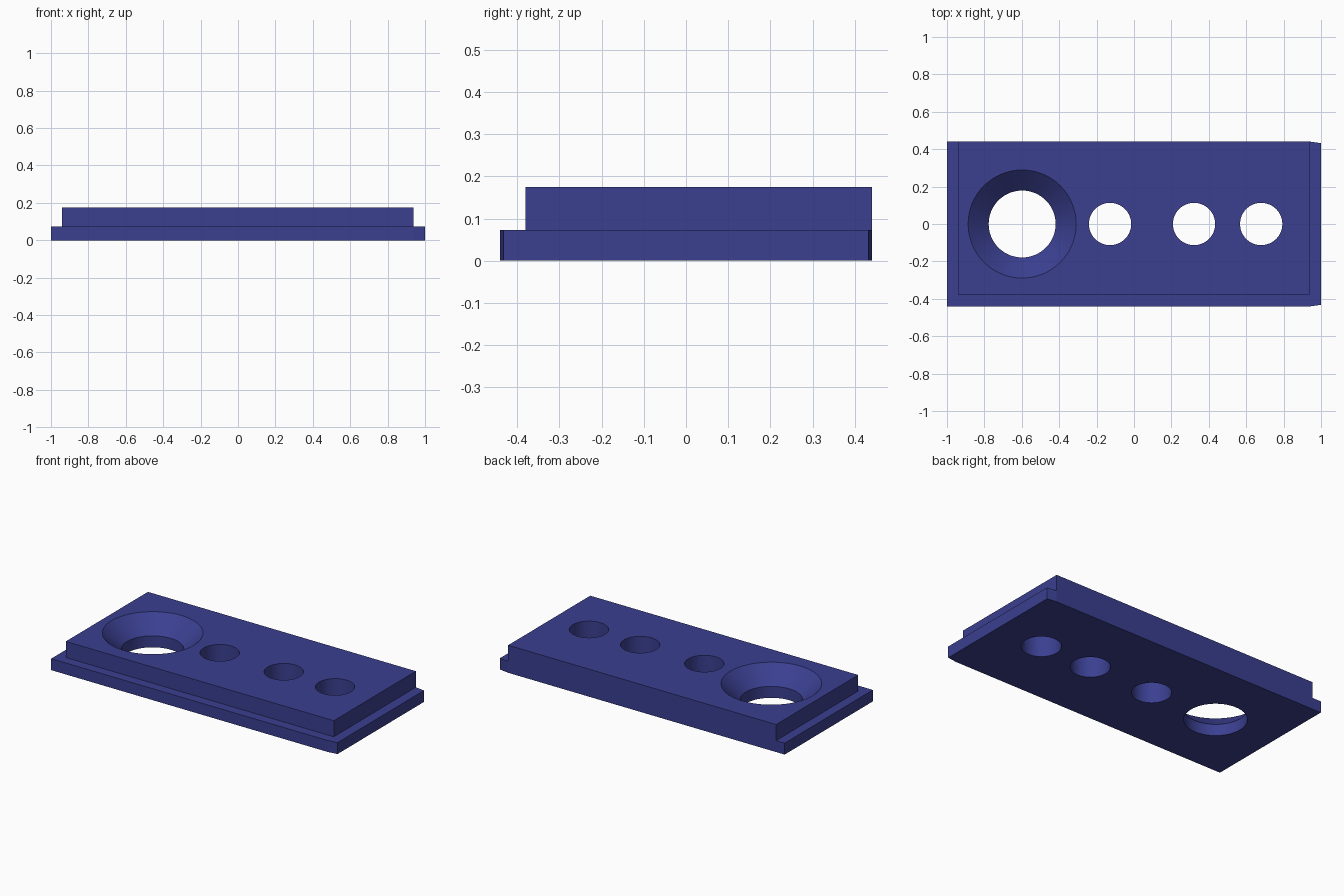
import bpy, bmesh, math

if "Cube" in bpy.data.objects:
    bpy.data.objects.remove(bpy.data.objects["Cube"])

HALF_Y, STEP_Z, TOP_Z = 0.441, 0.0725, 0.1745

blue = bpy.data.materials.new("deep_blue")
blue.diffuse_color = (0.043, 0.05, 0.28, 1)
blue.use_nodes = True
blue.node_tree.nodes["Principled BSDF"].inputs["Base Color"].default_value = blue.diffuse_color


def stacked_solid(name, rings):
    """Closed solid through matching rings of points, listed bottom to top."""
    bm = bmesh.new()
    loops = [[bm.verts.new(p) for p in ring] for ring in rings]
    n = len(loops[0])
    bm.faces.new(loops[0][::-1])
    bm.faces.new(loops[-1])
    for low, high in zip(loops, loops[1:]):
        for i in range(n):
            j = (i + 1) % n
            bm.faces.new((low[i], low[j], high[j], high[i]))
    bmesh.ops.recalc_face_normals(bm, faces=bm.faces)
    mesh = bpy.data.meshes.new(name)
    bm.to_mesh(mesh)
    bm.free()
    mesh.materials.append(blue)
    obj = bpy.data.objects.new(name, mesh)
    bpy.context.collection.objects.link(obj)
    return obj


def prism(name, outline, z0, z1):
    return stacked_solid(name, [[(x, y, z) for x, y in outline] for z in (z0, z1)])


def turned(name, cx, profile, sides=64):
    angles = [2 * math.pi * i / sides for i in range(sides)]
    return stacked_solid(name, [[(cx + r * math.cos(a), r * math.sin(a), z) for a in angles]
                                for r, z in profile])


def combine(target, tool, operation):
    bpy.context.view_layer.objects.active = target
    mod = target.modifiers.new(operation.lower(), 'BOOLEAN')
    mod.operation, mod.solver, mod.object = operation, 'EXACT', tool
    bpy.ops.object.modifier_apply(modifier=mod.name)
    bpy.data.objects.remove(tool)


# Base flange, slightly tapered at its right end
plate = prism("stepped_plate", [(-1, -HALF_Y), (0.937, -HALF_Y), (1, -0.432),
                                (1, 0.432), (0.937, HALF_Y), (-1, HALF_Y)], 0, STEP_Z)

# Raised block, flush with the back of the flange
block = prism("raised_block", [(-0.94, -0.38), (0.937, -0.38),
                               (0.937, HALF_Y), (-0.94, HALF_Y)], STEP_Z, TOP_Z)
combine(plate, block, 'UNION')

# Large countersunk hole
combine(plate, turned("countersink_cutter", -0.598,
                      [(0.179, -0.05), (0.179, STEP_Z), (0.289, TOP_Z), (0.343, TOP_Z + 0.05)]),
        'DIFFERENCE')

# Three small through holes
for cx in (-0.128, 0.321, 0.68):
    combine(plate, turned("hole_cutter", cx, [(0.113, -0.05), (0.113, TOP_Z + 0.05)]), 'DIFFERENCE')

# Merge coplanar faces, then smooth only the hole walls
bm = bmesh.new()
bm.from_mesh(plate.data)
bmesh.ops.remove_doubles(bm, verts=bm.verts, dist=1e-5)
bmesh.ops.dissolve_limit(bm, angle_limit=math.radians(0.5), verts=bm.verts, edges=bm.edges)
bm.to_mesh(plate.data)
bm.free()
plate.select_set(True)
bpy.context.view_layer.objects.active = plate
bpy.ops.object.shade_smooth_by_angle(angle=math.radians(7))
